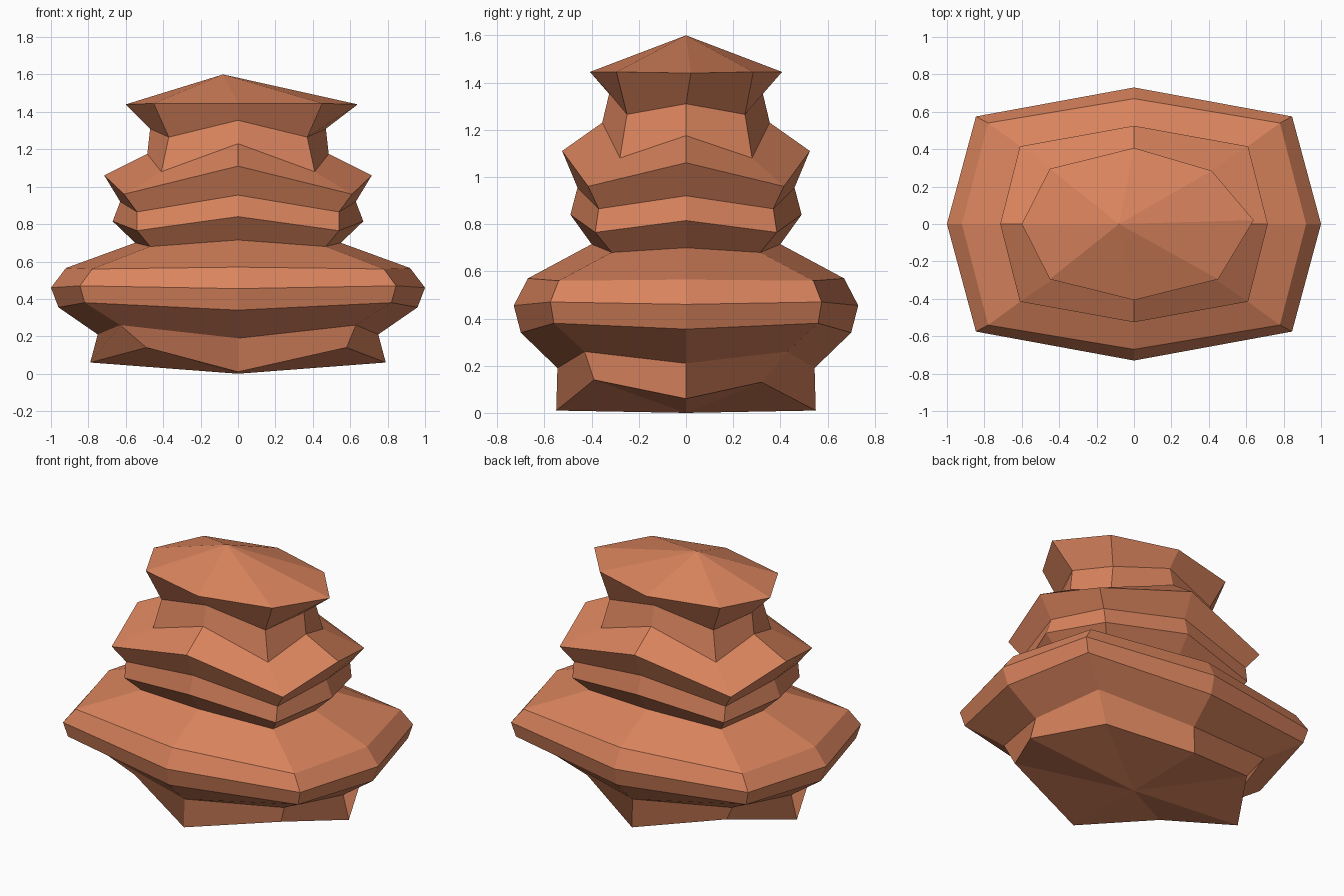
import bpy, bmesh
from mathutils import Vector

# Eight-sided rings, bottom to top:
# side x, side z, front/back y, front/back z, corner x, corner y, corner z
RINGS = [
    (0.79, 0.06, 0.55, 0.01, 0.55, 0.37, 0.14),
    (0.75, 0.21, 0.545, 0.19, 0.63, 0.43, 0.26),
    (0.96, 0.355, 0.70, 0.34, 0.82, 0.56, 0.38),
    (1.00, 0.46, 0.73, 0.455, 0.845, 0.575, 0.47),
    (0.92, 0.565, 0.67, 0.57, 0.78, 0.54, 0.56),
    (0.55, 0.70, 0.40, 0.715, 0.47, 0.315, 0.68),
    (0.67, 0.815, 0.49, 0.84, 0.54, 0.385, 0.765),
    (0.63, 0.92, 0.46, 0.955, 0.54, 0.37, 0.865),
    (0.715, 1.06, 0.525, 1.11, 0.61, 0.415, 0.96),
    (0.485, 1.175, 0.355, 1.23, 0.41, 0.28, 1.08),
    (0.47, 1.31, 0.325, 1.355, 0.37, 0.25, 1.265),
    (0.62, 1.445, 0.407, 1.445, 0.45, 0.295, 1.445),
]


def ring_points(x, zx, y, zy, cx, cy, cz):
    return [Vector(p) for p in (
        (x, 0, zx), (cx, cy, cz), (0, y, zy), (-cx, cy, cz),
        (-x, 0, zx), (-cx, -cy, cz), (0, -y, zy), (cx, -cy, cz))]


rows = [ring_points(*r) for r in RINGS]

# Slight irregularities of the base and the cap stone
rows[0][1] = Vector((0.48, 0.32, 0.13))
rows[0][5] = Vector((-0.49, -0.35, 0.14))
rows[0][7] = Vector((0.58, -0.39, 0.14))
rows[-1][0] = Vector((0.64, 0.02, 1.44))
rows[-1][1] = Vector((0.415, 0.285, 1.445))
rows[-1][4] = Vector((-0.60, 0, 1.44))

# Loft the rings and close both ends with fans
bm = bmesh.new()
loops = [[bm.verts.new(p) for p in row] for row in rows]
for a, b in zip(loops, loops[1:]):
    for i in range(8):
        j = (i + 1) % 8
        bm.faces.new((a[i], a[j], b[j], b[i]))
for loop, tip in ((loops[0], (0, 0, 0)), (loops[-1], (-0.08, 0, 1.6))):
    centre = bm.verts.new(tip)
    for i in range(8):
        bm.faces.new((loop[i], loop[(i + 1) % 8], centre))
bmesh.ops.recalc_face_normals(bm, faces=bm.faces[:])

mesh = bpy.data.meshes.new("layered_rock")
bm.to_mesh(mesh)
bm.free()
rock = bpy.data.objects.new("layered_rock", mesh)
bpy.context.collection.objects.link(rock)

# Terracotta stone
mat = bpy.data.materials.new("red_stone")
mat.diffuse_color = (0.70, 0.23, 0.11, 1)
mesh.materials.append(mat)
